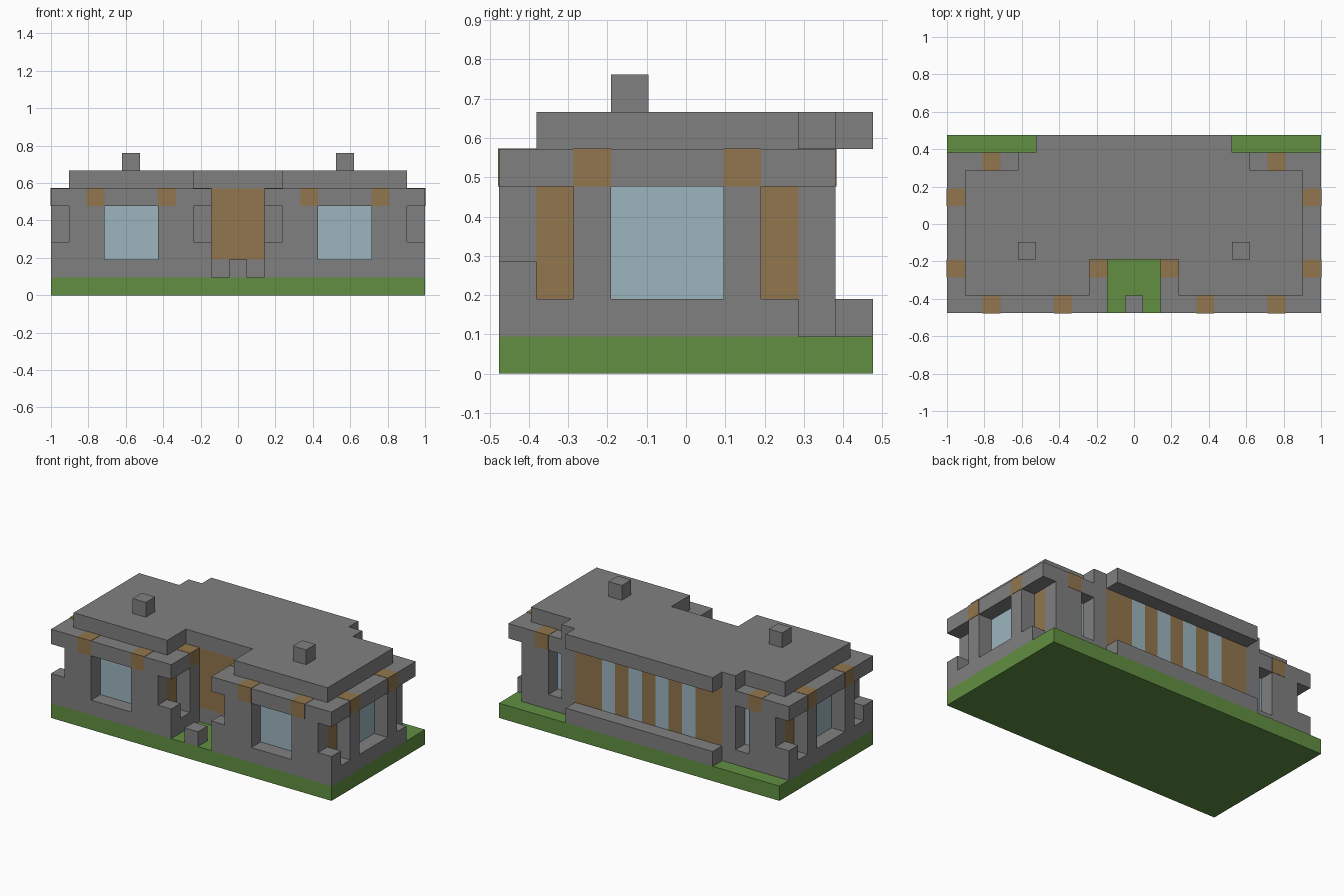
import bpy
import bmesh

# Remove the default cube
cube = bpy.data.objects.get("Cube")
if cube:
    bpy.data.objects.remove(cube, do_unlink=True)

# The house sits on a block grid, WIDE x DEEP cells
WIDE, DEEP = 21, 10
U = 2 / WIDE


def material(name, r, g, b):
    m = bpy.data.materials.new(name)
    m.use_nodes = True
    m.diffuse_color = (r, g, b, 1)
    m.node_tree.nodes["Principled BSDF"].inputs["Base Color"].default_value = (r, g, b, 1)
    return m


STONE = material("grey stone", 0.216, 0.216, 0.216)
GRASS = material("green grass", 0.12, 0.275, 0.054)
WOOD = material("brown wood", 0.285, 0.18, 0.075)
GLASS = material("pale blue glass", 0.335, 0.46, 0.52)


def prism(name, outline, z0, z1, mat):
    """Extrude a grid outline from level z0 to z1."""
    bm = bmesh.new()
    verts = [bm.verts.new(((x - WIDE / 2) * U, (y - DEEP / 2) * U, z0 * U))
             for x, y in outline]
    face = bm.faces.new(verts)
    top = bmesh.ops.extrude_face_region(bm, geom=[face])["geom"]
    bmesh.ops.translate(bm, vec=(0, 0, (z1 - z0) * U),
                        verts=[g for g in top if isinstance(g, bmesh.types.BMVert)])
    bmesh.ops.recalc_face_normals(bm, faces=bm.faces)
    mesh = bpy.data.meshes.new(name)
    bm.to_mesh(mesh)
    bm.free()
    mesh.materials.append(mat)
    obj = bpy.data.objects.new(name, mesh)
    bpy.context.collection.objects.link(obj)
    return obj


def box(name, x0, x1, y0, y1, z0, z1, mat):
    return prism(name, [(x0, y0), (x1, y0), (x1, y1), (x0, y1)], z0, z1, mat)


def pair(name, x0, x1, y0, y1, z0, z1, mat):
    """A box and its mirror image across the middle."""
    box("right_" + name, x0, x1, y0, y1, z0, z1, mat)
    box("left_" + name, WIDE - x1, WIDE - x0, y0, y1, z0, z1, mat)


# Lawn
box("lawn", 0, WIDE, 0, DEEP, 0, 1, GRASS)

# Low base wall, open at the porch and stepped out at the back
prism("base_wall", [(0, 0), (9, 0), (9, 3), (12, 3), (12, 0), (21, 0), (21, 8), (20, 8),
                    (20, 9), (16, 9), (16, 10), (5, 10), (5, 9), (0, 9)], 1, 2, STONE)
box("porch_step", 10, 11, 0, 1, 1, 2, STONE)

# Stone piers between the openings
for name, x0, x1, y0, y1 in [("front_outer_pier", 1, 3, 0, 1),
                             ("front_inner_pier", 6, 8, 0, 1),
                             ("side_front_pier", 0, 1, 2, 3),
                             ("side_back_pier", 0, 1, 6, 7),
                             ("porch_pier", 8, 9, 2, 3),
                             ("back_outer_pier", 1, 3, 8, 9),
                             ("back_inner_pier", 4, 5, 8, 9)]:
    pair(name, x0, x1, y0, y1, 2, 5, STONE)

# Raised corner sills
pair("front_corner_sill", 0, 1, 0, 1, 2, 3, STONE)
pair("porch_corner_sill", 8, 9, 0, 1, 2, 3, STONE)
box("back_corner_sill", 0, 1, 8, 9, 2, 3, STONE)

# Wooden posts and glass set one block behind the piers
pair("front_corner_post", 1, 2, 1, 2, 2, 5, WOOD)
pair("porch_corner_post", 7, 8, 1, 2, 2, 5, WOOD)
pair("back_corner_post", 1, 2, 7, 8, 2, 5, WOOD)
pair("front_window", 2, 7, 1, 2, 2, 5, GLASS)
pair("side_window", 1, 2, 2, 7, 2, 5, GLASS)
pair("back_window", 2, 5, 7, 8, 2, 5, GLASS)

# Door at the back of the porch
box("door", 9, 12, 3, 4, 2, 6, WOOD)

# Back wall of alternating wood and glass strips
for x in range(5, 16):
    glazed = 7 <= x <= 13 and x % 2
    box("back_glass_strip" if glazed else "back_wood_strip",
        x, x + 1, 8, 9, 2, 6, GLASS if glazed else WOOD)

# Lintel ring on top of the piers
prism("lintel", [(0, 0), (9, 0), (9, 4), (12, 4), (12, 0), (21, 0), (21, 9),
                 (16, 9), (16, 8), (5, 8), (5, 9), (0, 9)], 5, 6, STONE)

# Wooden beam ends showing through the lintel
E = 0.02
for x, y in [(2, 0), (6, 0), (0, 2), (0, 6), (8, 2), (2, 8)]:
    pair("beam_end", x - E * (x in (0, 8)), x + 1 + E * (x in (0, 8)),
         y - E * (y == 0), y + 1 + E * (y == 8), 5, 6 + E, WOOD)

# Roof slab and chimneys
prism("roof", [(1, 1), (8, 1), (8, 3), (13, 3), (13, 1), (20, 1), (20, 8), (17, 8), (17, 9),
               (16, 9), (16, 10), (5, 10), (5, 9), (4, 9), (4, 8), (1, 8)], 6, 7, STONE)
pair("chimney", 4, 5, 3, 4, 7, 8, STONE)
